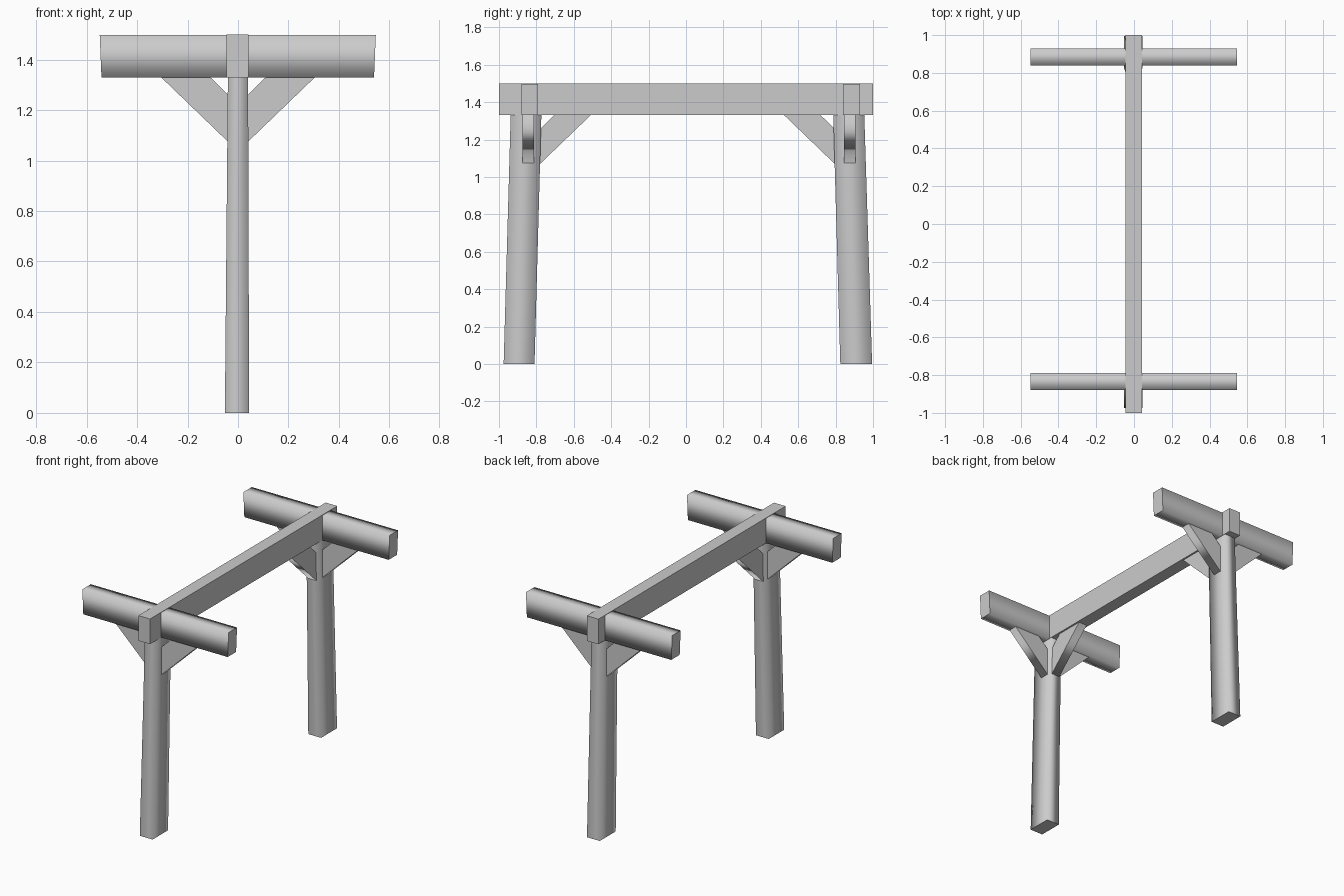
import bpy
import bmesh
from mathutils import Vector

cube = bpy.data.objects.get("Cube")
if cube:
    bpy.data.objects.remove(cube, do_unlink=True)

grey = bpy.data.materials.new("timber_grey")
grey.use_nodes = True
tone = (0.6, 0.6, 0.6, 1)
grey.diffuse_color = tone
grey.node_tree.nodes["Principled BSDF"].inputs["Base Color"].default_value = tone


def timber(name, start, end, smooth=True):
    """Loft between two four-cornered ends; long edges soft, ends crisp."""
    bm = bmesh.new()
    a = [bm.verts.new(Vector(p)) for p in start]
    b = [bm.verts.new(Vector(p)) for p in end]
    caps = [bm.faces.new(a), bm.faces.new(b)]
    for i in range(4):
        j = (i + 1) % 4
        bm.faces.new((a[i], a[j], b[j], b[i]))
    bmesh.ops.recalc_face_normals(bm, faces=bm.faces)
    for f in bm.faces:
        f.smooth = smooth
    for cap in caps:
        for e in cap.edges:
            e.smooth = False
    mesh = bpy.data.meshes.new(name)
    bm.to_mesh(mesh)
    bm.free()
    mesh.materials.append(grey)
    obj = bpy.data.objects.new(name, mesh)
    bpy.context.collection.objects.link(obj)


def flat_ring(x0, x1, y0, y1, z):
    return [(x0, y0, z), (x1, y0, z), (x1, y1, z), (x0, y1, z)]


BEAM_LOW, BEAM_TOP = 1.33, 1.497


def end_ring(x_top, x_low, y0, y1):
    return [(x_low, y0, BEAM_LOW), (x_low, y1, BEAM_LOW),
            (x_top, y1, BEAM_TOP), (x_top, y0, BEAM_TOP)]


# Long ridge beam
timber("ridge_beam", flat_ring(-0.045, 0.042, -1, 1, BEAM_LOW),
       flat_ring(-0.045, 0.042, -1, 1, 1.5), smooth=False)

# Each side: post foot, post head, cross beam, brace thickness, inner post face
sides = {
    "front": ((-0.975, -0.81), (-0.937, -0.773), (-0.88, -0.79), (-0.873, -0.812), -0.775, 1),
    "back": ((0.825, 0.995), (0.787, 0.953), (0.84, 0.93), (0.845, 0.907), 0.79, -1),
}

for side, (foot, head, cross, thick, inner, way) in sides.items():
    # Leaning, tapered post
    timber(side + "_post", flat_ring(-0.052, 0.044, *foot, 0),
           flat_ring(-0.04, 0.04, *head, 1.34))

    # Cross beam with slightly raked ends
    timber(side + "_cross_beam", end_ring(-0.548, -0.541, *cross),
           end_ring(0.546, 0.539, *cross))

    # Diagonal braces: two under the cross beam, one under the ridge beam
    profile = [(-0.005, 1.07), (0.265, BEAM_LOW), (0.07, BEAM_LOW), (-0.005, 1.257)]
    for label, s in (("left", 1), ("right", -1)):
        rings = [[(s * (0.04 + d), y, z) for d, z in profile] for y in thick]
        timber(side + "_" + label + "_brace", *rings)
    rings = [[(x, inner + way * d, z) for d, z in profile] for x in (-0.032, 0.03)]
    timber(side + "_inner_brace", *rings)
